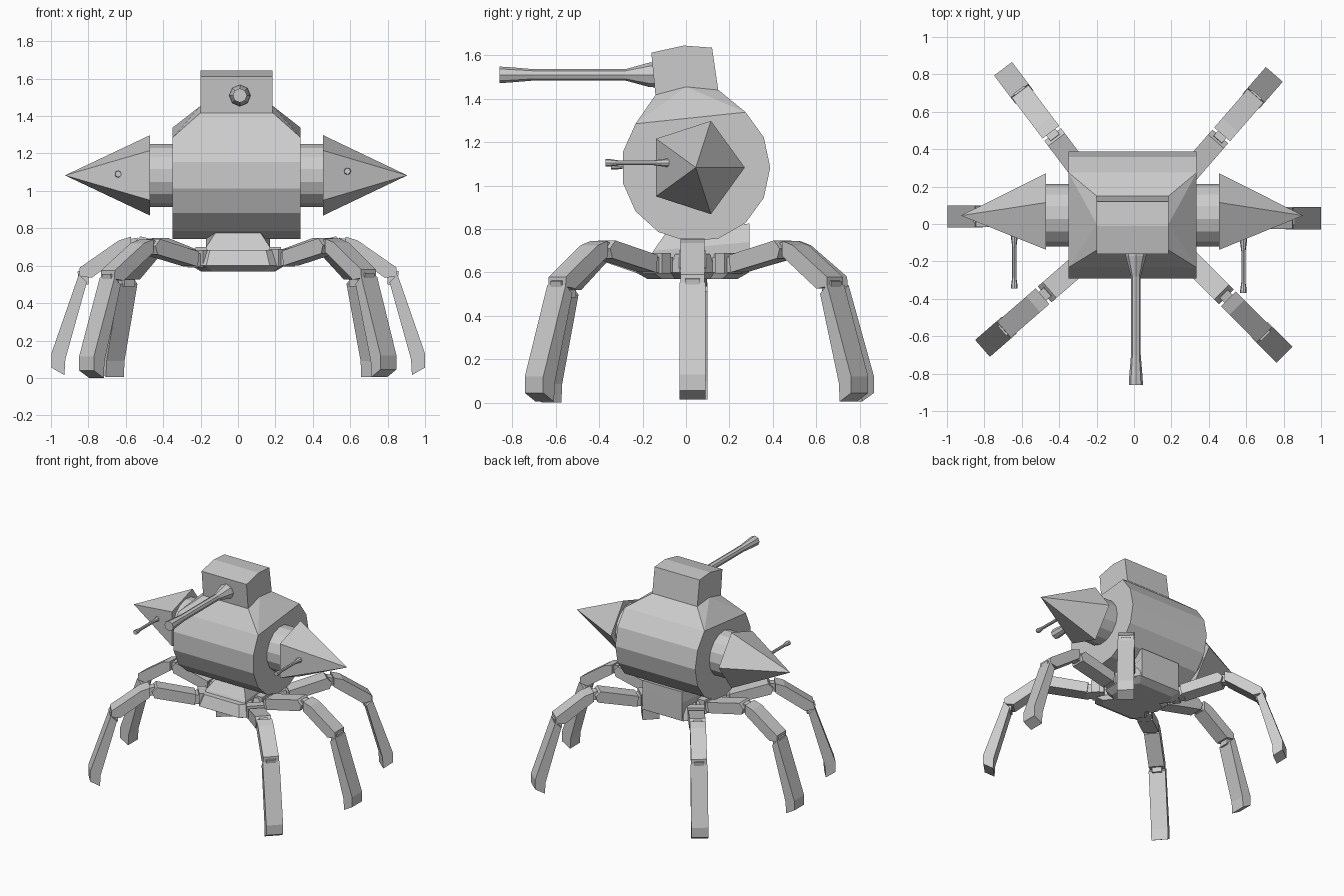
import bpy, bmesh, math
from mathutils import Vector

if "Cube" in bpy.data.objects:
    bpy.data.objects.remove(bpy.data.objects["Cube"])

grey = bpy.data.materials.new("plain grey")
grey.diffuse_color = (0.6, 0.6, 0.6, 1)
grey.use_nodes = True
grey.node_tree.nodes["Principled BSDF"].inputs["Base Color"].default_value = grey.diffuse_color


def make(name, rings, caps=True):
    """Skin a list of equal-length rings of 3D points."""
    bm = bmesh.new()
    rows = [[bm.verts.new(p) for p in ring] for ring in rings]
    n = len(rows[0])
    for a, b in zip(rows, rows[1:]):
        for i in range(n):
            j = (i + 1) % n
            bm.faces.new((a[i], a[j], b[j], b[i]))
    if caps:
        bm.faces.new(rows[0])
        bm.faces.new(rows[-1])
    return finish(name, bm)


def finish(name, bm):
    bmesh.ops.recalc_face_normals(bm, faces=bm.faces)
    me = bpy.data.meshes.new(name)
    bm.to_mesh(me)
    bm.free()
    me.materials.append(grey)
    ob = bpy.data.objects.new(name, me)
    bpy.context.collection.objects.link(ob)
    return ob


def prism_x(name, profile, x0, x1):
    return make(name, [[(x, y, z) for y, z in profile] for x in (x0, x1)])


def circle(n, r, cy, cz):
    return [(cy + r * math.cos(2 * math.pi * i / n), cz + r * math.sin(2 * math.pi * i / n))
            for i in range(n)]


def barrel(name, x, z, steps, n=8):
    """Round gun along y from (y, radius) steps."""
    make(name, [[(x + a, y, z + b) for a, b in circle(n, r, 0, 0)] for y, r in steps])


# Body: fifteen-sided drum whose top narrows towards the turret
CY, CZ = 0.045, 1.083
ring = circle(15, 0.343, CY, CZ)
ring[3:6] = [(0.15, 1.44), (0.0, 1.455), (-0.14, 1.418)]
ends = [(-0.35, -0.2), (0.335, 0.185)]
bm = bmesh.new()
sides = [[bm.verts.new((inner if 3 <= i <= 5 else outer, y, z)) for i, (y, z) in enumerate(ring)]
         for outer, inner in ends]
for i in range(15):
    j = (i + 1) % 15
    bm.faces.new((sides[0][i], sides[0][j], sides[1][j], sides[1][i]))
for s in sides:
    bm.faces.new(s[6:] + s[:3])
    bm.faces.new((s[2], s[3], s[4]))
    bm.faces.new((s[2], s[4], s[6]))
    bm.faces.new((s[4], s[5], s[6]))
finish("body", bm)

# Turret and main gun
prism_x("turret", [(0.15, 1.43), (0.12, 1.635), (-0.01, 1.645), (-0.16, 1.612), (-0.14, 1.41)],
        -0.2, 0.185)
barrel("main_gun", 0.01, 1.51, [(-0.86, 0.038), (-0.82, 0.036), (-0.70, 0.026),
                                (-0.28, 0.026), (-0.17, 0.056), (-0.14, 0.058)])

# Side hubs, five-sided cones and their small guns
for side, x_in, x_out, x_tip, gx, gz, gy in (
        ("left", -0.34, -0.47, -0.925, -0.64, 1.09, -0.345),
        ("right", 0.325, 0.455, 0.905, 0.585, 1.105, -0.37)):
    prism_x(side + "_hub", circle(15, 0.17, CY, 1.082), x_in, x_out)
    bm = bmesh.new()
    base = [bm.verts.new((x_out, y, z)) for y, z in circle(5, 0.226, CY, 1.083)]
    tip = bm.verts.new((x_tip, CY, 1.083))
    bm.faces.new(base)
    for i in range(5):
        bm.faces.new((base[i], base[(i + 1) % 5], tip))
    finish(side + "_cone", bm)
    barrel(side + "_small_gun", gx, gz, [(gy, 0.017), (gy + 0.02, 0.017), (gy + 0.06, 0.011),
                                         (gy + 0.22, 0.011), (gy + 0.28, 0.019), (-0.04, 0.019)])

# Chassis: notched plate tapering downwards, and the neck under the body
half = [(0.07, -0.23), (0.17, -0.23), (0.24, -0.15), (0.18, -0.07), (0.24, -0.03), (0.24, 0.09),
        (0.18, 0.13), (0.25, 0.2), (0.18, 0.29), (0.07, 0.29)]
outline = half + [(-x, y) for x, y in reversed(half)]
make("chassis", [[(x * s, 0.03 + (y - 0.03) * s, z) for x, y in outline]
                 for s, z in ((0.8, 0.57), (1.0, 0.60), (0.88, 0.685))])
make("neck", [[(-w, y, z) for w, y, z in sec] + [(w, y, z) for w, y, z in reversed(sec)]
              for sec in ([(0.17, -0.17, 0.66), (0.17, 0.29, 0.60)],
                          [(0.17, -0.15, 0.70), (0.17, 0.292, 0.74)],
                          [(0.115, -0.09, 0.785), (0.17, 0.292, 0.825)])])

# Legs: side profiles (distance outwards, height) and half widths
PARTS = [
    ("hip_joint", 0.045, [(0.14, 0.61), (0.27, 0.61), (0.27, 0.68), (0.14, 0.68)]),
    ("hip_bracket", 0.062, [(0.17, 0.605), (0.23, 0.605), (0.23, 0.70), (0.17, 0.70)]),
    ("upper_leg", 0.056, [(0.26, 0.61), (0.545, 0.675), (0.56, 0.72), (0.525, 0.757),
                          (0.25, 0.69)]),
    ("mid_joint", 0.03, [(0.52, 0.69), (0.60, 0.68), (0.62, 0.735), (0.54, 0.75)]),
    ("middle_leg", 0.056, [(0.575, 0.685), (0.785, 0.535), (0.85, 0.545), (0.848, 0.59),
                           (0.64, 0.735), (0.575, 0.755)]),
    ("knee_joint", 0.035, [(0.80, 0.50), (0.85, 0.50), (0.86, 0.57), (0.80, 0.58)]),
    ("lower_leg", 0.06, [(0.81, 0.512), (0.853, 0.553), (1.0, 0.13), (1.0, 0.055), (0.93, 0.015),
                         (0.925, 0.10)]),
]
LEGS = [("left", -0.998, 0.04, 180, 0), ("right", 1.0, 0.03, 0, 0),
        ("back_left", -0.70, 0.83, 127, -0.01), ("back_right", 0.75, 0.80, 49, -0.01),
        ("front_left", -0.81, -0.665, 221, -0.015), ("front_right", 0.805, -0.70, -45, -0.01)]
for leg, tx, ty, deg, dz in LEGS:
    a = math.radians(deg)
    out = Vector((math.cos(a), math.sin(a), 0))
    across = Vector((-out.y, out.x, 0))
    foot = Vector((tx, ty, dz))
    for part, w, prof in PARTS:
        make(leg + "_" + part, [[foot + out * (u - 1) + across * s + Vector((0, 0, z))
                                 for u, z in prof] for s in (-w, w)])
